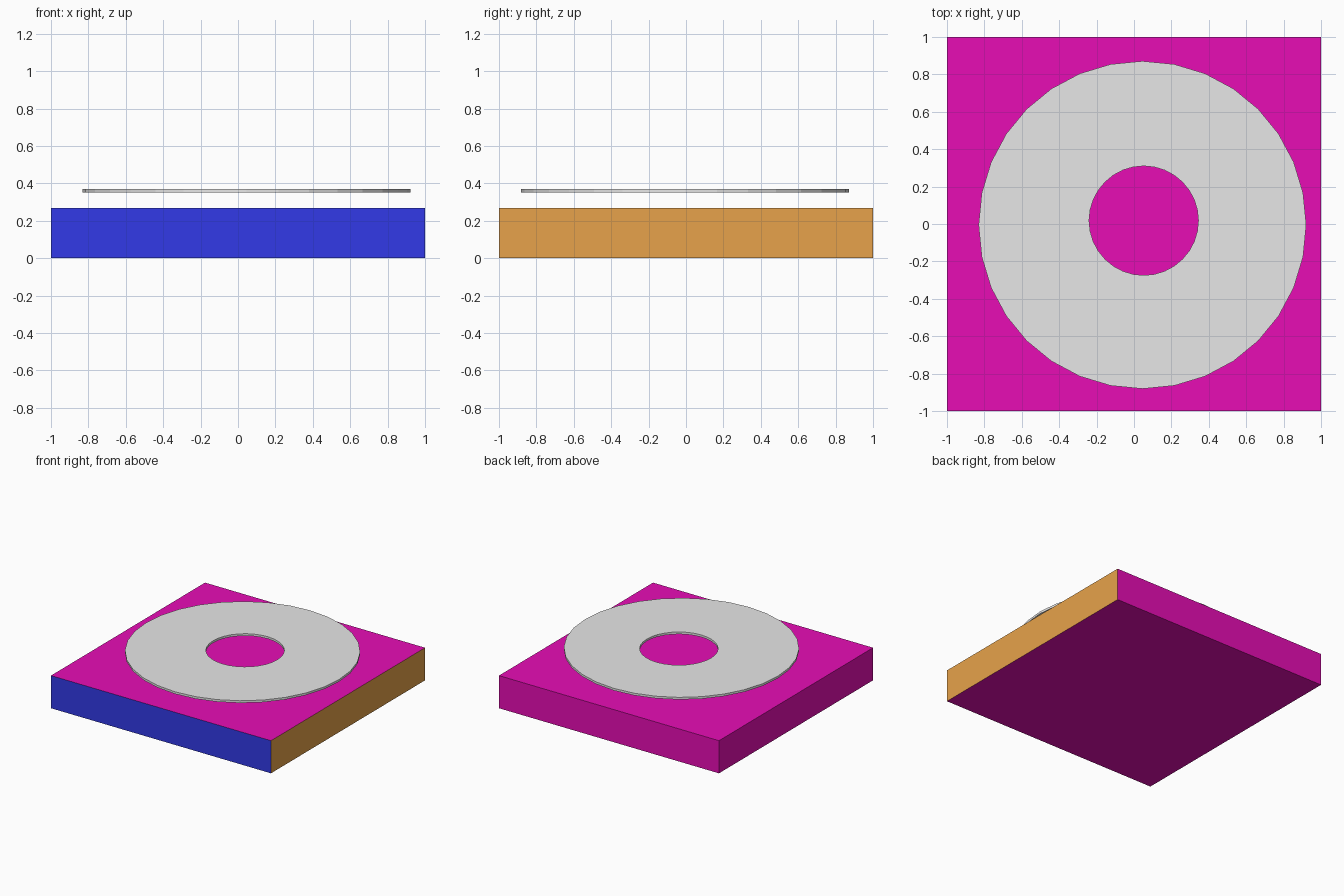
import bpy, bmesh
from math import cos, sin, tau

cube = bpy.data.objects.get("Cube")
if cube:
    bpy.data.objects.remove(cube, do_unlink=True)


def material(name, rgb):
    m = bpy.data.materials.new(name)
    m.use_nodes = True
    m.diffuse_color = (*rgb, 1)
    m.node_tree.nodes["Principled BSDF"].inputs["Base Color"].default_value = (*rgb, 1)
    return m


def add_object(name, bm, materials):
    bmesh.ops.recalc_face_normals(bm, faces=bm.faces)
    mesh = bpy.data.meshes.new(name)
    bm.to_mesh(mesh)
    bm.free()
    for m in materials:
        mesh.materials.append(m)
    obj = bpy.data.objects.new(name, mesh)
    bpy.context.collection.objects.link(obj)
    return obj


magenta = material("magenta", (0.8, 0.004, 0.463))
blue = material("blue", (0.032, 0.042, 0.8))
orange = material("orange", (0.8, 0.362, 0.069))
grey = material("light_grey", (0.8, 0.8, 0.8))

# Square slab: blue front, orange +x side, magenta elsewhere
HEIGHT = 0.268
bm = bmesh.new()
bmesh.ops.create_cube(bm, size=2)
for v in bm.verts:
    v.co.z = HEIGHT if v.co.z > 0 else 0
bm.normal_update()
for f in bm.faces:
    f.material_index = 1 if f.normal.y < -0.5 else 2 if f.normal.x > 0.5 else 0
add_object("slab", bm, [magenta, blue, orange])

# Thin floating ring with a slightly off-centre hole
SIDES = 32
LOW, HIGH = 0.351, 0.369
bm = bmesh.new()


def circle(x, y, radius, z):
    return [bm.verts.new((x + radius * cos(tau * i / SIDES),
                          y + radius * sin(tau * i / SIDES), z))
            for i in range(SIDES)]


outer = (0.045, -0.005, 0.876)
hole = (0.052, 0.018, 0.292)
rings = [circle(*outer, LOW), circle(*outer, HIGH),
         circle(*hole, HIGH), circle(*hole, LOW)]
for a, b in zip(rings, rings[1:] + rings[:1]):
    for i in range(SIDES):
        j = (i + 1) % SIDES
        bm.faces.new((a[i], a[j], b[j], b[i]))
add_object("floating_ring", bm, [grey])
